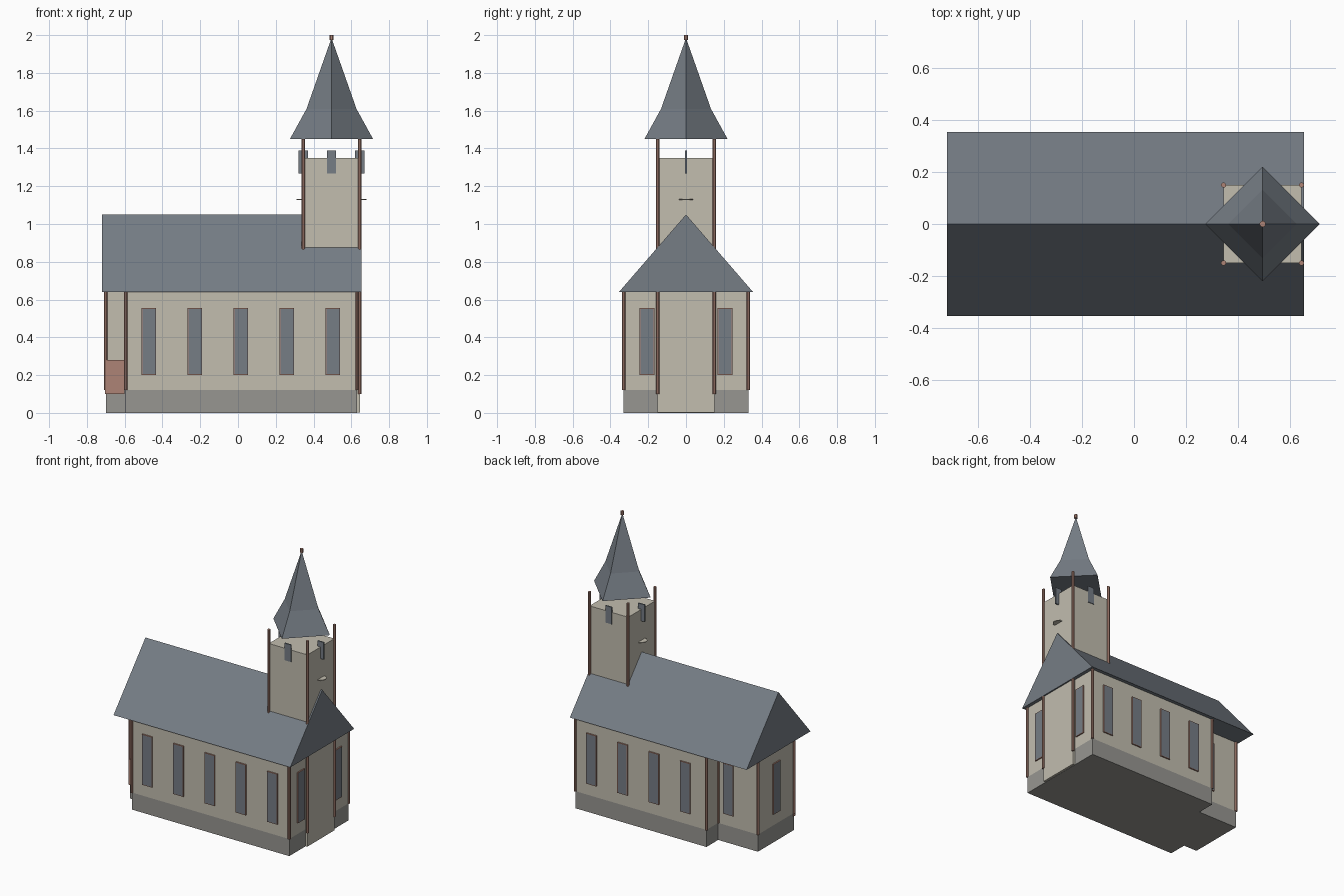
import bpy, bmesh, math
from mathutils import Matrix, Vector

cube = bpy.data.objects.get("Cube")
if cube:
    bpy.data.objects.remove(cube, do_unlink=True)


def material(name, color):
    m = bpy.data.materials.new(name)
    m.use_nodes = True
    m.diffuse_color = (*color, 1)
    bsdf = m.node_tree.nodes["Principled BSDF"]
    bsdf.inputs["Base Color"].default_value = (*color, 1)
    bsdf.inputs["Roughness"].default_value = 0.9
    return m


PLASTER = material("cream plaster", (0.54, 0.51, 0.43))
SLATE = material("blue grey slate", (0.18, 0.205, 0.235))
STONE = material("grey stone", (0.31, 0.305, 0.285))
BRICK = material("dusty red trim", (0.42, 0.23, 0.18))


def finish(name, bm, *mats):
    bmesh.ops.recalc_face_normals(bm, faces=bm.faces)
    me = bpy.data.meshes.new(name)
    bm.to_mesh(me)
    bm.free()
    for m in mats:
        me.materials.append(m)
    ob = bpy.data.objects.new(name, me)
    bpy.context.collection.objects.link(ob)
    return ob


def box(name, center, size, mat):
    bm = bmesh.new()
    bmesh.ops.create_cube(bm, size=1, matrix=Matrix.Translation(center) @ Matrix.Diagonal((*size, 1)))
    return finish(name, bm, mat)


def extrude(name, points, offset, mat):
    bm = bmesh.new()
    face = bm.faces.new([bm.verts.new(p) for p in points])
    moved = bmesh.ops.extrude_face_region(bm, geom=[face])["geom"]
    bmesh.ops.translate(bm, vec=offset, verts=[v for v in moved if isinstance(v, bmesh.types.BMVert)])
    bm.faces.ensure_lookup_table()
    return finish(name, bm, mat)


def rod(name, x, y, z0, z1, radius=0.01, sides=8):
    bm = bmesh.new()
    bmesh.ops.create_cone(bm, cap_ends=True, segments=sides, radius1=radius, radius2=radius, depth=z1 - z0,
                          matrix=Matrix.Translation((x, y, (z0 + z1) / 2)) @ Matrix.Rotation(math.pi / sides, 4, 'Z'))
    return finish(name, bm, BRICK)


def window(name, x, y, turn):
    # Thin framed plate; the pane is an inset of its outward face
    bm = bmesh.new()
    bmesh.ops.create_cube(bm, size=1, matrix=Matrix.Diagonal((0.078, 0.018, 0.355, 1)))
    bm.normal_update()
    pane = [f for f in bm.faces if f.normal.y < -0.9]
    bmesh.ops.inset_individual(bm, faces=pane, thickness=0.006)
    for f in pane:
        f.material_index = 1
    bm.transform(Matrix.Translation((x, y, 0.378)) @ Matrix.Rotation(math.radians(turn), 4, 'Z'))
    return finish(name, bm, BRICK, SLATE)


# Main body: wide nave with a narrower, unevenly stepped chancel
EAST, WEST, WIDE, NARROW = 0.63, -0.70, 0.33, 0.20
STEP_FRONT, STEP_BACK, PLINTH, EAVE = -0.595, -0.39, 0.12, 0.64
plan = [(EAST, -WIDE), (EAST, WIDE), (STEP_BACK, WIDE), (STEP_BACK, NARROW),
        (WEST, NARROW), (WEST, -NARROW), (STEP_FRONT, -NARROW), (STEP_FRONT, -WIDE)]
extrude("stone_plinth", [(x, y, 0) for x, y in plan], Vector((0, 0, PLINTH)), STONE)
extrude("nave_walls", [(x, y, PLINTH) for x, y in plan], Vector((0, 0, EAVE - PLINTH)), PLASTER)
extrude("nave_roof", [(-0.72, -0.355, EAVE), (-0.72, 0.355, EAVE), (-0.72, 0, 1.05)],
        Vector((1.375, 0, 0)), SLATE)
for i, (x, y) in enumerate(plan):
    rod(f"corner_post_{i + 1}", x, y, PLINTH, EAVE)

# Nave windows on both long sides and the two ends
for i in range(5):
    x = -0.472 + i * 0.2435
    window(f"front_window_{i + 1}", x, -WIDE, 0)
    window(f"back_window_{i + 1}", x, WIDE if x > STEP_BACK else NARROW, 180)
for side, y in (("right", -0.206), ("left", 0.206)):
    window(f"tower_end_window_{side}", EAST, y, 90)
window("chancel_end_window", WEST, 0, -90)

# Low panel in the front chancel recess
box("chancel_panel", (-0.652, -0.2, 0.19), (0.104, 0.02, 0.18), BRICK)

# Tower with corner posts
TX, HALF = 0.495, 0.15
box("tower", (TX, 0, 0.676), (2 * HALF, 2 * HALF, 1.348), PLASTER)
for sx in (-1, 1):
    for sy in (-1, 1):
        rod(f"tower_post_{'east' if sx > 0 else 'west'}_{'back' if sy > 0 else 'front'}",
            TX + sx * HALF, sy * HALF, 0.10, 1.45)

# Belfry louvre plates, all facing front and back
for name, x, y in (("front", TX, -HALF), ("back", TX, HALF), ("east", TX + HALF, 0), ("west", TX - HALF, 0)):
    box(f"belfry_plate_{name}", (x, y, 1.328), (0.05, 0.009, 0.12), SLATE)

# Flat discs through the tower ends
for name, x in (("east", TX + HALF), ("west", TX - HALF)):
    bm = bmesh.new()
    bmesh.ops.create_cone(bm, cap_ends=True, segments=24, radius1=0.036, radius2=0.036, depth=0.005,
                          matrix=Matrix.Translation((x, 0, 1.13)))
    finish(f"tower_disc_{name}", bm, PLASTER)

# Flared four-sided spire, turned corner-on
bm = bmesh.new()
rings = []
for r, z in ((0.22, 1.45), (0.132, 1.61)):
    rings.append([bm.verts.new((TX + r * math.cos(k * math.pi / 2), r * math.sin(k * math.pi / 2), z))
                  for k in range(4)])
apex = bm.verts.new((TX, 0, 1.985))
bm.faces.new(rings[0])
for k in range(4):
    n = (k + 1) % 4
    bm.faces.new((rings[0][k], rings[0][n], rings[1][n], rings[1][k]))
    bm.faces.new((rings[1][k], rings[1][n], apex))
finish("spire", bm, SLATE)
rod("spire_finial", TX, 0, 1.975, 2.0, radius=0.012)
